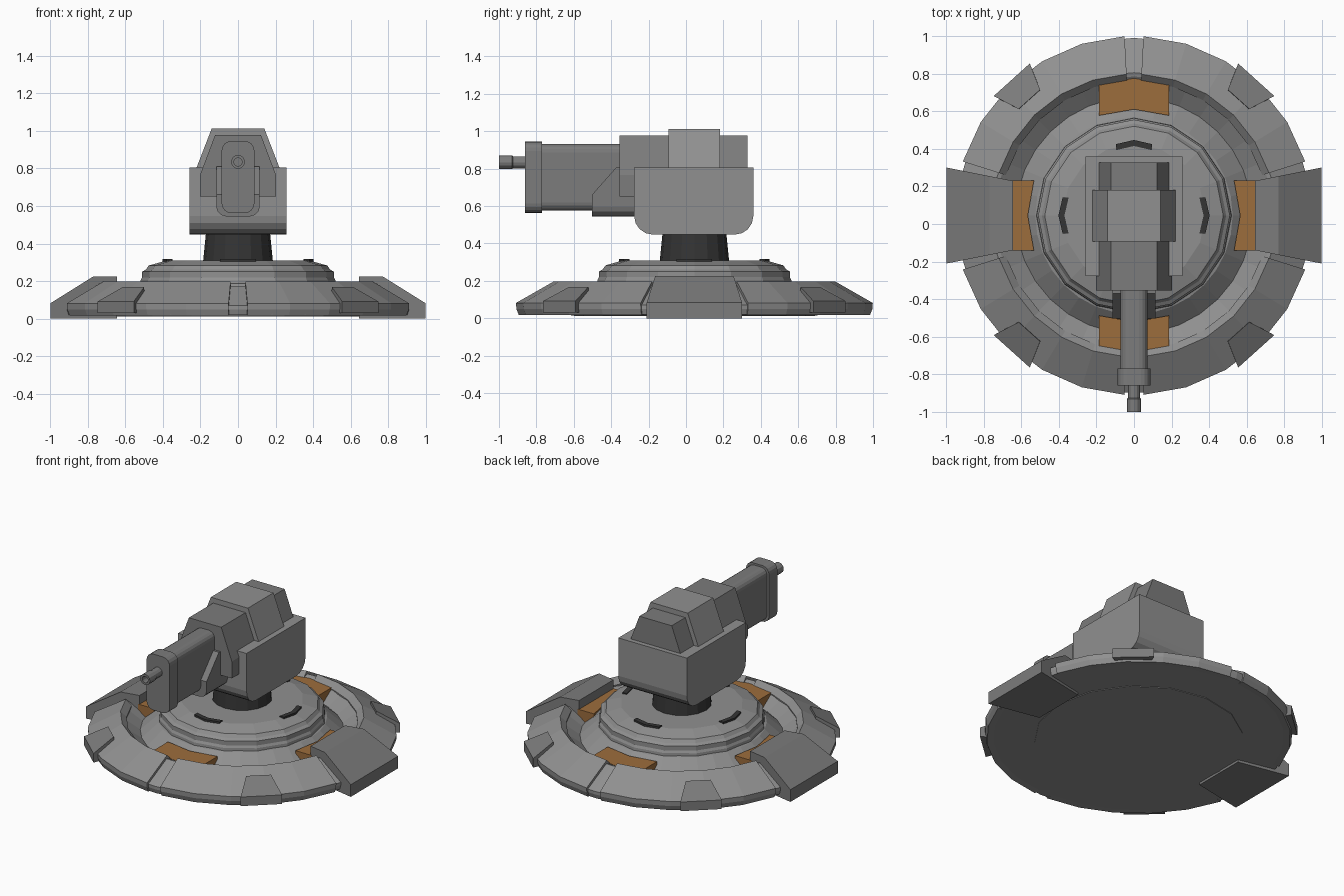
import bpy, bmesh
from math import sin, cos, pi, radians

if "Cube" in bpy.data.objects:
    bpy.data.objects.remove(bpy.data.objects["Cube"])

CY = 0.045  # centre of the round base along y


def material(name, *color):
    m = bpy.data.materials.new(name)
    m.diffuse_color = (*color, 1)
    m.use_nodes = True
    m.node_tree.nodes["Principled BSDF"].inputs["Base Color"].default_value = m.diffuse_color
    return m


GREY = material("grey", 0.28, 0.28, 0.28)
MID = material("mid_grey", 0.20, 0.20, 0.20)
ORANGE = material("orange", 0.335, 0.153, 0.046)
DARK = material("dark", 0.035, 0.035, 0.035)


def loft(name, loops, mat=GREY):
    """Skin a row of equal-sized closed loops and cap both ends."""
    bm = bmesh.new()
    rows = [[bm.verts.new(p) for p in loop] for loop in loops]
    n = len(rows[0])
    for a, b in zip(rows, rows[1:]):
        for i in range(n):
            j = (i + 1) % n
            bm.faces.new((a[i], a[j], b[j], b[i]))
    bm.faces.new(rows[0])
    bm.faces.new(rows[-1])
    bmesh.ops.recalc_face_normals(bm, faces=bm.faces)
    me = bpy.data.meshes.new(name)
    bm.to_mesh(me)
    bm.free()
    ob = bpy.data.objects.new(name, me)
    bpy.context.collection.objects.link(ob)
    me.materials.append(mat)
    return ob


def polar(r, a, z):
    return (r * cos(a), CY + r * sin(a), z)


def lathe(name, profile, sides, mat=GREY):
    return loft(name, [[polar(r, 2 * pi * i / sides, z) for i in range(sides)]
                       for r, z in profile], mat)


def radial(r, s, a, z):
    """Point at distance r along direction a, shifted sideways by s."""
    return (r * cos(a) - s * sin(a), CY + r * sin(a) + s * cos(a), z)


def wedge(name, pts, a, mat):
    """Block from (radius, height, half width) points, pointing along a."""
    return loft(name, [[radial(r, s * w, a, z) for r, z, w in pts] for s in (-1, 1)], mat)


def chevron(name, r0, r1, w, drop, z0, z1, a, mat):
    """Bent bar following the facets of the round base."""
    pts = [(r1 - drop, -w), (r1, 0), (r1 - drop, w), (r0 - drop, w), (r0, 0), (r0 - drop, -w)]
    return loft(name, [[radial(r, s, a, z) for r, s in pts] for z in (z0, z1)], mat)


def along_x(name, pts, half, mat=GREY):
    return loft(name, [[(x, y, z) for y, z in pts] for x in (-half, half)], mat)


def along_y(name, pts, y0, y1, mat=GREY):
    return loft(name, [[(x, y, z) for x, z in pts] for y in (y0, y1)], mat)


def rounded(u0, u1, v0, v1, r_low, r_high, seg=4):
    """Rectangle with rounded lower and upper corners."""
    out = []
    for u, v, r, su, sv, start in ((u1, v1, r_high, -1, -1, 0), (u0, v1, r_high, 1, -1, 90),
                                   (u0, v0, r_low, 1, 1, 180), (u1, v0, r_low, -1, 1, 270)):
        if r == 0:
            out.append((u, v))
            continue
        for i in range(seg + 1):
            t = radians(start + 90 * i / seg)
            out.append((u + su * r + r * cos(t), v + sv * r + r * sin(t)))
    return out


# Round base with trough, its bottom plate, and the stepped dome in its middle
lathe("base_dish", [(.65, .016), (.935, .02), (.945, .05), (.945, .07), (.76, .175),
                    (.74, .17), (.63, .09), (.525, .185), (.5, .19)], 32)
lathe("bottom_plate", [(.645, .012), (.645, .05)], 16)
lathe("base_dome", [(.522, .15), (.518, .205), (.51, .22), (.51, .25), (.49, .262),
                    (.475, .283), (.38, .31)], 16)

# Four armour segments around the rim
rim = [(.94, .017), (.953, .05), (.955, .082), (.753, .197), (.715, .16), (.72, .03)]
for q in range(4):
    a0, a1 = (17.5, 87) if q % 2 == 0 else (3, 72.5)
    angles = [radians(90 * q + a0 + (a1 - a0) * i / 5) for i in range(6)]
    loft(f"rim_segment_{q + 1}", [[polar(r, a, z) for r, z in rim] for a in angles])

# Large side feet and small rim clamps
for i, a in enumerate((0, pi)):
    wedge(f"side_foot_{i + 1}", [(.645, 0, .185), (.997, 0, .255), (.997, .083, .255),
                                 (.77, .225, .21), (.645, .225, .185)], a, MID)
for i, deg in enumerate((48, 132, 228, 312)):
    wedge(f"rim_clamp_{i + 1}", [(.82, .03, .075), (.972, .03, .129), (.972, .092, .129),
                                 (.832, .168, .077)], radians(deg), MID)

# Orange blocks in the trough and dark slots on the dome
for i in range(4):
    a = i * pi / 2
    chevron(f"trough_block_{i + 1}", .565, .73, .187, .033, .06, .165, a, ORANGE)
    chevron(f"dome_slot_{i + 1}", .37, .402, .095, .022, .285, .317, a, DARK)

# Swivel neck
lathe("swivel_neck", [(.186, .30), (.170, .46)], 16, DARK)

# Turret cradle with rounded underside
along_x("turret_cradle", rounded(-.277, .36, .447, .805, .1, 0), .258)


# Gun housing: long lower body and taller centre hood
def housing(w, top_w, z0, shoulder, z1):
    return [(-w, z0), (w, z0), (w, shoulder), (top_w, z1), (-top_w, z1), (-w, shoulder)]


along_y("gun_housing", housing(.202, .122, .65, .765, .977), -.355, .328, MID)
along_y("centre_hood", housing(.222, .14, .70, .80, 1.012), -.093, .182)

# Barrel, muzzle block and the support under the barrel
along_y("barrel", rounded(-.072, .072, .575, .932, .045, .045), -.79, -.30, MID)
along_y("muzzle_block", rounded(-.087, .087, .563, .945, .05, .05), -.86, -.77, MID)
support = along_x("barrel_support", [(-.503, .545), (-.503, .66), (-.37, .81),
                                     (-.25, .81), (-.25, .545)], .115, MID)
bm = bmesh.new()
bm.from_mesh(support.data)
low = [e for e in bm.edges if all(v.co.z < .55 for v in e.verts)
       and e.verts[0].co.x * e.verts[1].co.x > 0]
bmesh.ops.bevel(bm, geom=low, offset=.05, segments=3, profile=.5, affect='EDGES')
bm.to_mesh(support.data)
bm.free()

# Hollow nozzle tip
loft("nozzle", [[(r * cos(2 * pi * i / 12), y, .834 + r * sin(2 * pi * i / 12)) for i in range(12)]
                for y, r in ((-.85, .032), (-.925, .032), (-.93, .037), (-1, .037),
                             (-1, .022), (-.93, .022))], MID)
